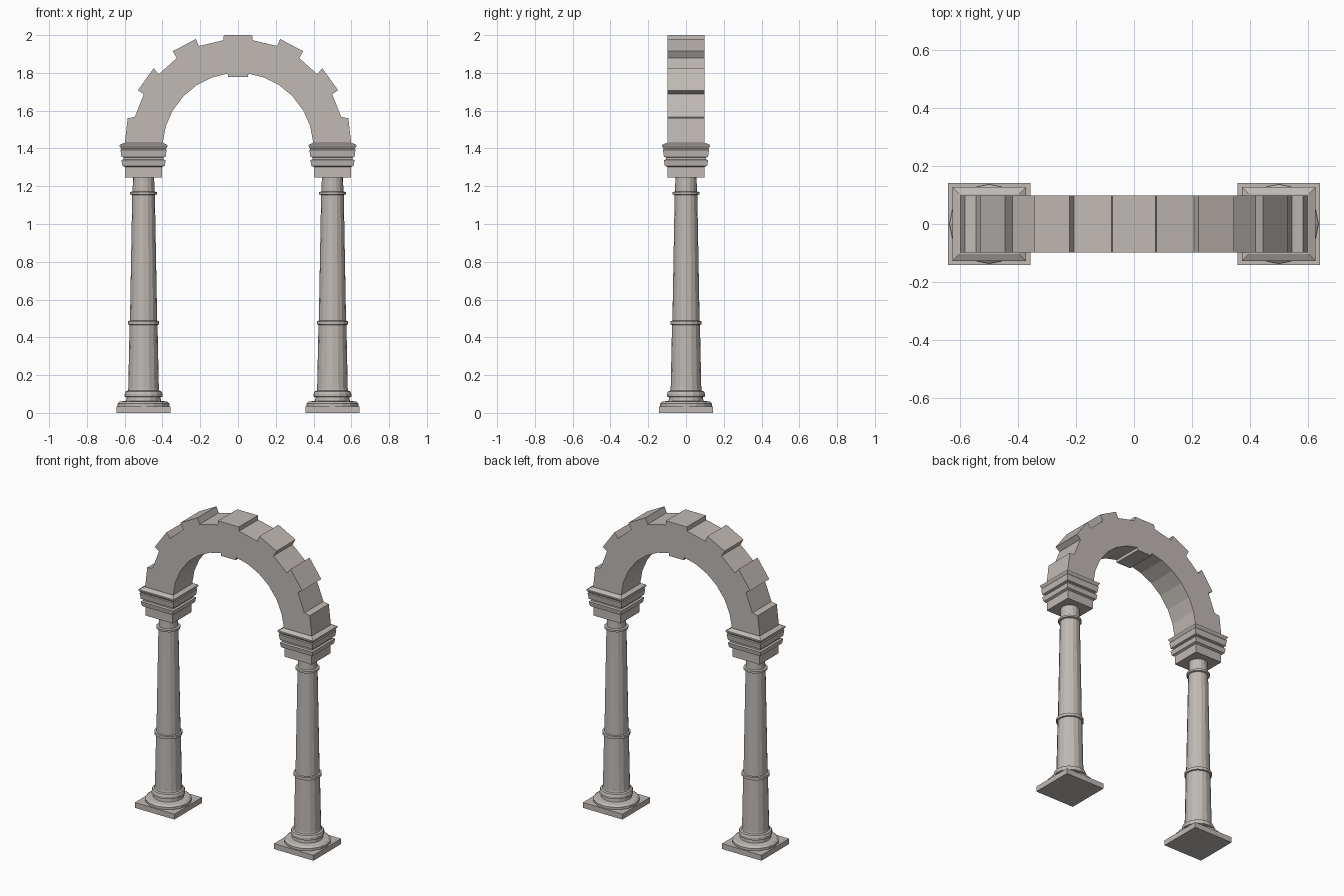
import bpy, bmesh, math

if "Cube" in bpy.data.objects:
    bpy.data.objects.remove(bpy.data.objects["Cube"])

stone = bpy.data.materials.new("warm grey stone")
stone.diffuse_color = (0.53, 0.49, 0.46, 1)
stone.use_nodes = True
stone.node_tree.nodes["Principled BSDF"].inputs["Base Color"].default_value = stone.diffuse_color


def finish(name, bm):
    bmesh.ops.recalc_face_normals(bm, faces=bm.faces)
    me = bpy.data.meshes.new(name)
    bm.to_mesh(me)
    bm.free()
    me.materials.append(stone)
    ob = bpy.data.objects.new(name, me)
    bpy.context.collection.objects.link(ob)
    return ob


def turned(name, profile, sides, x):
    """Stack of rings (half width, height); four sides gives a square moulding."""
    bm = bmesh.new()
    turn, k = (math.pi / 4, math.sqrt(2)) if sides == 4 else (0, 1)
    rings = []
    for r, z in profile:
        rings.append([bm.verts.new((x + r * k * math.cos(turn + math.tau * i / sides),
                                    r * k * math.sin(turn + math.tau * i / sides), z))
                      for i in range(sides)])
    for a, b in zip(rings, rings[1:]):
        for i in range(sides):
            j = (i + 1) % sides
            bm.faces.new((a[i], a[j], b[j], b[i]))
    bm.faces.new(rings[0])
    bm.faces.new(rings[-1])
    return finish(name, bm)


plinth = [(0.142, 0), (0.142, 0.035)]
# round base mouldings, tapering shaft and its two collars
shaft = [(0.137, 0.035), (0.137, 0.05), (0.125, 0.06), (0.092, 0.064), (0.09, 0.083),
         (0.1, 0.086), (0.1, 0.1), (0.095, 0.114), (0.083, 0.118), (0.081, 0.13),
         (0.074, 0.466), (0.083, 0.468), (0.083, 0.486), (0.072, 0.488),
         (0.06, 1.154), (0.071, 1.157), (0.071, 1.169), (0.058, 1.172), (0.056, 1.25)]
# stepped square capital
capital = [(0.098, 1.245), (0.098, 1.302), (0.112, 1.308), (0.117, 1.338), (0.105, 1.342),
           (0.105, 1.352), (0.117, 1.356), (0.122, 1.393), (0.118, 1.398), (0.127, 1.412),
           (0.127, 1.418), (0.104, 1.43)]
for side, x in (("left", -0.5), ("right", 0.5)):
    turned(side + "_plinth", plinth, 4, x)
    turned(side + "_column", shaft, 16, x)
    turned(side + "_capital", capital, 4, x)

# arch: right half outline as (x, z) from springing to crown, then mirrored
outer = [(0.6, 1.42), (0.584, 1.56), (0.546, 1.567), (0.499, 1.687), (0.53, 1.708),
         (0.446, 1.825), (0.42, 1.793), (0.324, 1.878), (0.345, 1.915), (0.223, 1.979),
         (0.207, 1.942), (0.077, 1.973), (0.075, 2.0)]
inner = [(0.052, 1.778), (0.055, 1.796)]
inner += [(0.4 * math.sin(math.radians(a)), 1.4 + 0.4 * math.cos(math.radians(a)))
          for a in (20, 33, 46, 60, 73)] + [(0.4, 1.42)]
half = outer + inner
# right half runs springing -> crown -> springing, so split it at the crown
outline = outer + [(-x, z) for x, z in reversed(outer)]
outline += [(-x, z) for x, z in reversed(inner)] + inner
bm = bmesh.new()
face = bm.faces.new([bm.verts.new((x, -0.098, z)) for x, z in outline])
ext = bmesh.ops.extrude_face_region(bm, geom=[face], use_keep_orig=True)
bmesh.ops.translate(bm, vec=(0, 0.196, 0),
                    verts=[g for g in ext["geom"] if isinstance(g, bmesh.types.BMVert)])
bmesh.ops.triangulate(bm, faces=[f for f in bm.faces if len(f.verts) > 4])
finish("arch", bm)
